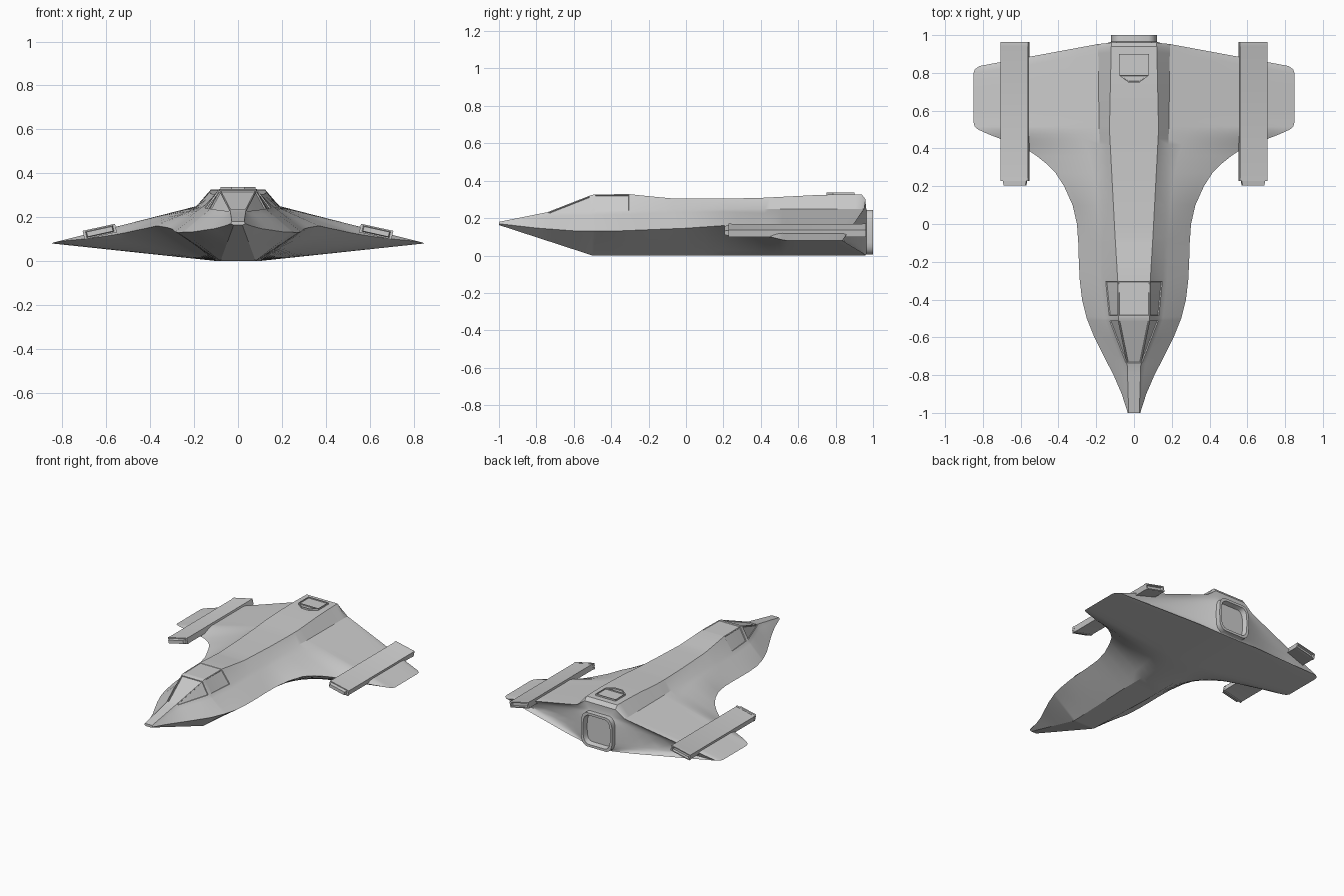
import bpy, bmesh, math
from mathutils import Matrix, Vector

if "Cube" in bpy.data.objects:
    bpy.data.objects.remove(bpy.data.objects["Cube"])


def interp(keys, y):
    if y <= keys[0][0]:
        return keys[0][1]
    for (a, va), (b, vb) in zip(keys, keys[1:]):
        if y <= b:
            return va + (vb - va) * (y - a) / (b - a)
    return keys[-1][1]


def finish(bm, name, angle=30):
    bmesh.ops.recalc_face_normals(bm, faces=bm.faces)
    me = bpy.data.meshes.new(name)
    bm.to_mesh(me)
    bm.free()
    ob = bpy.data.objects.new(name, me)
    bpy.context.collection.objects.link(ob)
    bpy.ops.object.select_all(action='DESELECT')
    ob.select_set(True)
    bpy.context.view_layer.objects.active = ob
    bpy.ops.object.shade_smooth_by_angle(angle=math.radians(angle))
    return ob


# Hull guide curves along y
EDGE_X = [(-1, .033), (-.9, .065), (-.8, .108), (-.7, .16), (-.6, .21), (-.5, .25), (-.4, .275),
          (-.3, .287), (-.2, .292), (-.1, .295), (0, .302), (.1, .325), (.2, .37), (.27, .415),
          (.32, .465), (.36, .515), (.39, .56), (.42, .625), (.45, .705), (.475, .77), (.5, .825),
          (.515, .843), (.54, .85), (.91, .85), (.94, .843), (.96, .82)]
EDGE_Z = [(-1, .17), (-.8, .147), (-.6, .132), (-.4, .13), (0, .146), (.2, .16), (.3, .145),
          (.39, .12), (.45, .1), (.53, .08), (.96, .08)]
TOP_X = [(-1, .028), (-.74, .036), (-.51, .083), (-.3, .086), (-.07, .1), (.5, .13), (.96, .12)]
TOP_Z = [(-1, .18), (-.74, .232), (-.51, .322), (-.49, .327), (-.3, .328), (-.2, .317), (-.07, .305),
         (.2, .304), (.4, .308), (.75, .326), (.94, .326), (.96, .3)]
SHO_X = [(-1, .031), (-.74, .044), (-.51, .132), (-.3, .153), (-.07, .16), (.5, .185), (.96, .19)]
SHO_Z = [(-1, .175), (-.74, .222), (-.51, .233), (-.3, .236), (-.07, .248), (.96, .25)]
BOT_X = [(-1, .02), (-.5, .08), (0, .1), (.96, .1)]
BOT_Z = [(-1, .163), (-.5, 0), (.96, 0)]
LOW, UP = 5, 6


def sweep(x, y):
    # Sweeps the rear stations along the wing trailing edge
    if y < .55:
        return y
    te = .96 - max(0, x - .15) * .185
    return .55 + (y - .55) * (te - .55) / .41


def half_section(y):
    b, e, s, t = [(interp(cx, y), interp(cz, y)) for cx, cz in
                  ((BOT_X, BOT_Z), (EDGE_X, EDGE_Z), (SHO_X, SHO_Z), (TOP_X, TOP_Z))]
    pts = [(b[0] + (e[0] - b[0]) * i / LOW, b[1] + (e[1] - b[1]) * i / LOW) for i in range(LOW)]
    pts += [(e[0] + (s[0] - e[0]) * i / UP, e[1] + (s[1] - e[1]) * i / UP) for i in range(UP)]
    pts += [s, t]
    return [Vector((x, sweep(x, y), z)) for x, z in pts]


N = LOW + UP + 2


def nozzle_half(y, k):
    out = []
    for j in range(N):
        a = math.radians(-66 + 132 * j / (N - 1))
        s = math.sin(a)
        out.append(Vector((.122 * k * math.sqrt(math.cos(a)), y,
                           .125 + .125 * k * math.copysign(math.sqrt(abs(s)), s))))
    return out


# Hull rings: body stations, concave tail wall, then the nozzle
ys = sorted({k[0] for k in EDGE_X} | {-.74, -.51, -.49, -.07, .6, .7, .8})
halves = [half_section(y) for y in ys]
tail, mouth = halves[-1], nozzle_half(.965, 1)
for s in (.2, .4, .6, .75, .87, .95, 1):
    ring = []
    for a, b in zip(tail, mouth):
        p = a.lerp(b, s)
        p.y = a.y + (b.y - a.y) * s * s
        ring.append(p)
    halves.append(ring)
halves += [nozzle_half(1, 1), nozzle_half(1, .86), nozzle_half(.965, .8)]

bm = bmesh.new()
rings = []
for h in halves:
    full = h + [Vector((-p.x, p.y, p.z)) for p in reversed(h)]
    rings.append([bm.verts.new(p) for p in full])
M = 2 * N
grid = {}
for i, (r0, r1) in enumerate(zip(rings, rings[1:])):
    for j in range(M):
        k = (j + 1) % M
        grid[i, j] = bm.faces.new((r0[j], r0[k], r1[k], r1[j]))
bm.faces.new(rings[0])
bm.faces.new(rings[-1])
bmesh.ops.recalc_face_normals(bm, faces=bm.faces)

# Recessed cockpit windows: windscreen, its quarter panes, side panes, roof pane
for y0, y1, strip, depth in ((-.74, -.51, N - 1, -.006), (-.74, -.51, N - 2, -.006), (-.74, -.51, N, -.006),
                             (-.49, -.3, N - 2, -.006), (-.49, -.3, N, -.006), (-.49, -.3, N - 1, -.002)):
    faces = [grid[i, strip] for i in range(len(ys) - 1) if ys[i] >= y0 - 1e-6 and ys[i + 1] <= y1 + 1e-6]
    res = bmesh.ops.inset_region(bm, faces=faces, thickness=.005, use_even_offset=True)
    bmesh.ops.inset_region(bm, faces=faces, thickness=.002, depth=depth, use_even_offset=True)
finish(bm, "hull")


# Wing pods: slab with flanged ends, tapered nose and recessed tail
def pod(side):
    bm = bmesh.new()
    prof = [(.205, .8, .6), (.228, .86, .75), (.228, 1.02, 1.08), (.243, 1.02, 1.08), (.243, 1, 1),
            (.94, 1, 1), (.945, 1.02, 1.08), (.963, 1.02, 1.08), (.963, .88, .7), (.945, .86, .66)]
    rot = Matrix.Rotation(math.radians(12.5), 4, 'Y')
    rs = []
    for y, kx, kz in prof:
        r = []
        for sx, sz in ((-1, -1), (1, -1), (1, 1), (-1, 1)):
            p = rot @ Vector((sx * .074 * kx, 0, sz * .0185 * kz))
            r.append(bm.verts.new((side * (p.x + .63), y, p.z + .134)))
        rs.append(r)
    for a, b in zip(rs, rs[1:]):
        for j in range(4):
            k = (j + 1) % 4
            bm.faces.new((a[j], a[k], b[k], b[j]))
    bm.faces.new(rs[0])
    bm.faces.new(rs[-1])
    finish(bm, "left_wing_pod" if side < 0 else "right_wing_pod", 20)


for side in (-1, 1):
    pod(side)

# Dorsal intake hatch: raised plate with two recessed panels
bm = bmesh.new()
a, b, c, d, e, f = [bm.verts.new((x, y, .337)) for x, y in
                    ((-.079, .9), (-.079, .787), (-.03, .75), (.03, .75), (.079, .787), (.079, .9))]
tops = [bm.faces.new((a, b, e, f)), bm.faces.new((b, c, d, e))]
bmesh.ops.recalc_face_normals(bm, faces=bm.faces)
rim = [ed for ed in bm.edges if ed.is_boundary]
ext = bmesh.ops.extrude_edge_only(bm, edges=rim)
for v in ext["geom"]:
    if isinstance(v, bmesh.types.BMVert):
        v.co.z = .315
bmesh.ops.recalc_face_normals(bm, faces=bm.faces)
for fc in tops:
    if fc.normal.z < 0:
        fc.normal_flip()
bmesh.ops.inset_individual(bm, faces=tops, thickness=.006, depth=0)
bmesh.ops.inset_individual(bm, faces=tops, thickness=.001, depth=-.007)
finish(bm, "dorsal_hatch", 20)
